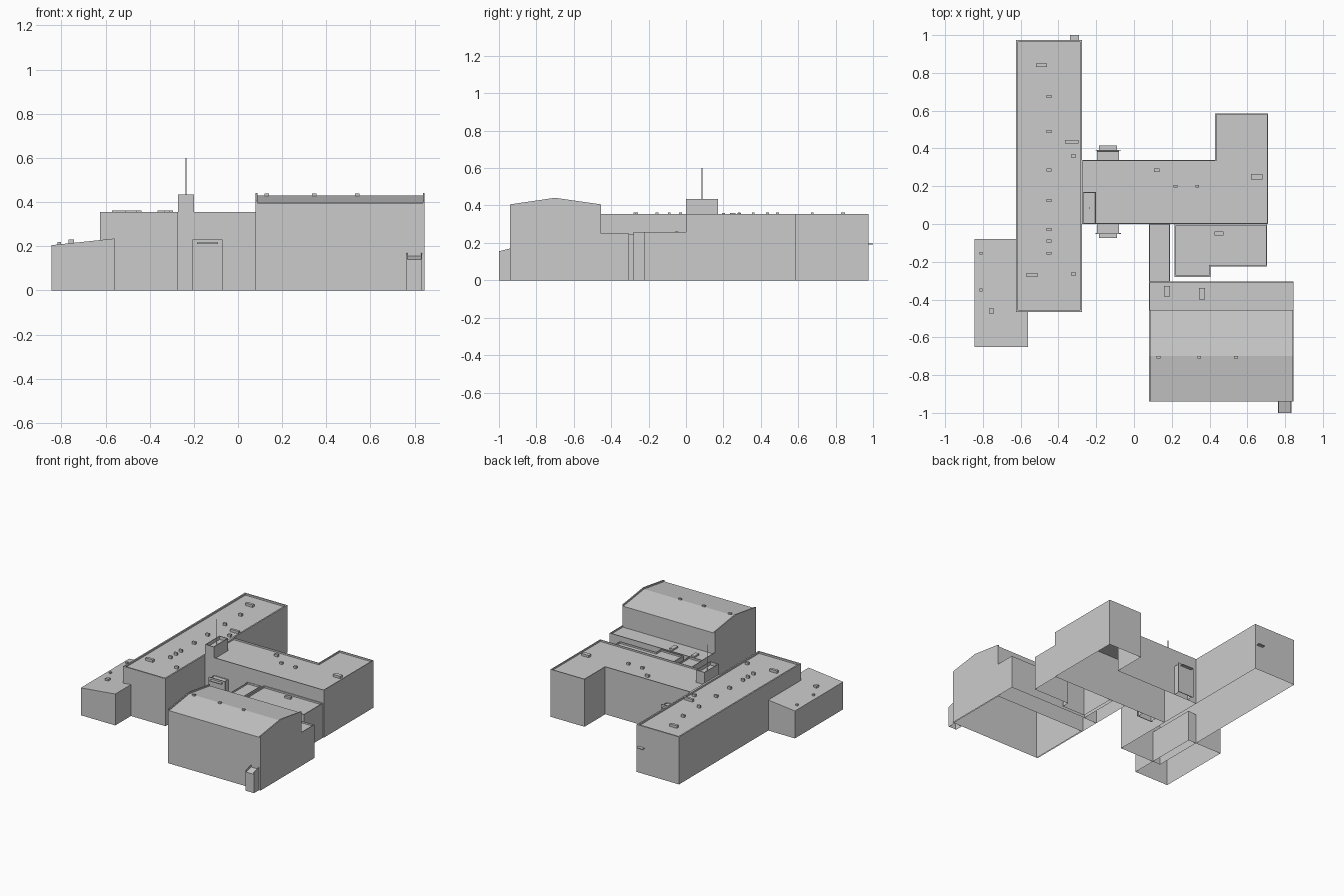
import bpy
import bmesh
from mathutils import Vector

cube = bpy.data.objects.get("Cube")
if cube:
    bpy.data.objects.remove(cube, do_unlink=True)

GREY = (0.6, 0.6, 0.6, 1)
grey = bpy.data.materials.new("light grey")
grey.use_nodes = True
grey.diffuse_color = GREY
grey.node_tree.nodes["Principled BSDF"].inputs["Base Color"].default_value = GREY


def finish(name, bm):
    mesh = bpy.data.meshes.new(name)
    bm.to_mesh(mesh)
    bm.free()
    mesh.materials.append(grey)
    obj = bpy.data.objects.new(name, mesh)
    bpy.context.collection.objects.link(obj)
    return obj


def rect(x0, x1, y0, y1):
    return [(x0, y0), (x1, y0), (x1, y1), (x0, y1)]


def shell(name, outline, top, rim=0.01, drop=0.012, base=0):
    """Walls open at the bottom, with a parapet around a sunken flat roof."""
    bm = bmesh.new()
    low = [bm.verts.new((x, y, base)) for x, y in outline]
    high = [bm.verts.new((x, y, top)) for x, y in outline]
    roof = bm.faces.new(high)
    for i in range(len(low)):
        j = (i + 1) % len(low)
        bm.faces.new((low[i], low[j], high[j], high[i]))
    bm.normal_update()
    bmesh.ops.inset_region(bm, faces=[roof], thickness=rim)
    bmesh.ops.inset_region(bm, faces=[roof], thickness=0.0003)
    bmesh.ops.translate(bm, verts=roof.verts, vec=(0, 0, -drop))
    return finish(name, bm)


def box(name, x0, x1, y0, y1, z0, z1):
    bm = bmesh.new()
    bmesh.ops.create_cube(bm, size=1)
    bmesh.ops.scale(bm, verts=bm.verts, vec=(x1 - x0, y1 - y0, z1 - z0))
    bmesh.ops.translate(bm, verts=bm.verts,
                        vec=Vector((x0 + x1, y0 + y1, z0 + z1)) / 2)
    return finish(name, bm)


def prism(name, profile, start, end, axis):
    """Roof line (distance, height) dropped to the ground, swept along an axis."""
    points = [(profile[0][0], 0)] + profile + [(profile[-1][0], 0)]
    bm = bmesh.new()
    ends = []
    for s in (start, end):
        ends.append([bm.verts.new((s, d, z) if axis == "x" else (d, s, z))
                     for d, z in points])
        bm.faces.new(ends[-1])
    a, b = ends
    for i in range(len(points) - 1):
        bm.faces.new((a[i], a[i + 1], b[i + 1], b[i]))
    bmesh.ops.recalc_face_normals(bm, faces=bm.faces)
    return finish(name, bm)


def walled_prism(name, profile, x0, x1, thick, rise):
    """Pitched block between two end walls that stand above its roof."""
    prism(name, profile, x0 + thick, x1 - thick, "x")
    raised = [(d, z + rise) for d, z in profile]
    prism(name + "_right_wall", raised, x0, x0 + thick, "x")
    prism(name + "_left_wall", raised, x1 - thick, x1, "x")


# Flat-roofed wings
shell("long_wing", rect(-0.625, -0.275, -0.465, 0.975), 0.355, rim=0.015)
shell("main_wing", [(-0.275, 0), (0.71, 0), (0.71, 0.585), (0.43, 0.585),
                    (0.43, 0.34), (-0.275, 0.34)], 0.355, rim=0.008)
shell("court_room", [(0.215, -0.28), (0.405, -0.28), (0.405, -0.225),
                     (0.705, -0.225), (0.705, 0), (0.215, 0)], 0.257)
shell("link_corridor", rect(0.08, 0.19, -0.31, 0), 0.247, rim=0.005)
shell("hall_back_rooms", rect(0.08, 0.845, -0.46, -0.305), 0.25, rim=0.006)

# Stair tower with its mast
shell("stair_tower", rect(-0.272, -0.2, 0, 0.17), 0.435, rim=0.007,
      drop=0.025, base=0.34)
box("mast", -0.237, -0.233, 0.083, 0.087, 0.41, 0.6)

# Pitched hall and its front lobby
walled_prism("hall", [(-0.94, 0.395), (-0.7, 0.43), (-0.455, 0.395)],
             0.08, 0.845, 0.008, 0.011)
walled_prism("lobby", [(-1, 0.14), (-0.94, 0.155)], 0.763, 0.833, 0.005, 0.015)

# Lean-to annex with a sloping roof
prism("annex", [(-0.845, 0.205), (-0.56, 0.235)], -0.65, -0.08, "y")

# Porches mirrored on the two long sides of the main wing
for side, wall, out in (("front", 0, -1), ("back", 0.34, 1)):
    def span(a, b):
        return sorted((wall + out * a, wall + out * b))
    body = span(0, 0.048)
    shell(side + "_porch", rect(-0.195, -0.08, *body), 0.225, rim=0.004, drop=0.004)
    box(side + "_porch_screen", -0.205, -0.07, *span(0.048, 0.053), 0, 0.23)
    box(side + "_porch_canopy", -0.185, -0.09, *span(0.053, 0.075), 0.211, 0.217)

# Shelf on the back wall
box("wall_shelf", -0.34, -0.29, 0.975, 1, 0.191, 0.197)

# Roof vents: group name, base height, top height, then centres and sizes
SMALL = (0.025, 0.015)
vents = {
    "long_wing_vent": (0.34, 0.362, [(-0.45, y, *SMALL) for y in
                       (0.675, 0.49, 0.285, 0.125, -0.03, -0.09, -0.155)]
                       + [(-0.32, y, *SMALL) for y in (0.36, -0.265)]
                       + [(-0.49, 0.84, 0.06, 0.02), (-0.54, -0.27, 0.06, 0.02),
                          (-0.33, 0.435, 0.07, 0.017)]),
    "main_wing_vent": (0.34, 0.36, [(0.12, 0.285, 0.03, 0.017),
                       (0.22, 0.2, 0.02, 0.015), (0.335, 0.2, 0.02, 0.015),
                       (0.65, 0.25, 0.06, 0.03)]),
    "annex_vent": (0.2, 0.22, [(-0.81, -0.155, 0.015, 0.015),
                   (-0.81, -0.35, 0.015, 0.015)]),
    "annex_hatch": (0.21, 0.23, [(-0.755, -0.46, 0.025, 0.025)]),
    "court_room_vent": (0.24, 0.26, [(0.45, -0.05, 0.05, 0.02)]),
    "hall_back_skylight": (0.23, 0.25, [(0.175, -0.355, 0.03, 0.055),
                           (0.36, -0.37, 0.03, 0.06)]),
    "hall_ridge_vent": (0.42, 0.44, [(x, -0.705, 0.02, 0.014)
                        for x in (0.13, 0.345, 0.54)]),
}
for name, (z0, z1, items) in vents.items():
    for x, y, w, d in items:
        box(name, x - w / 2, x + w / 2, y - d / 2, y + d / 2, z0, z1)
